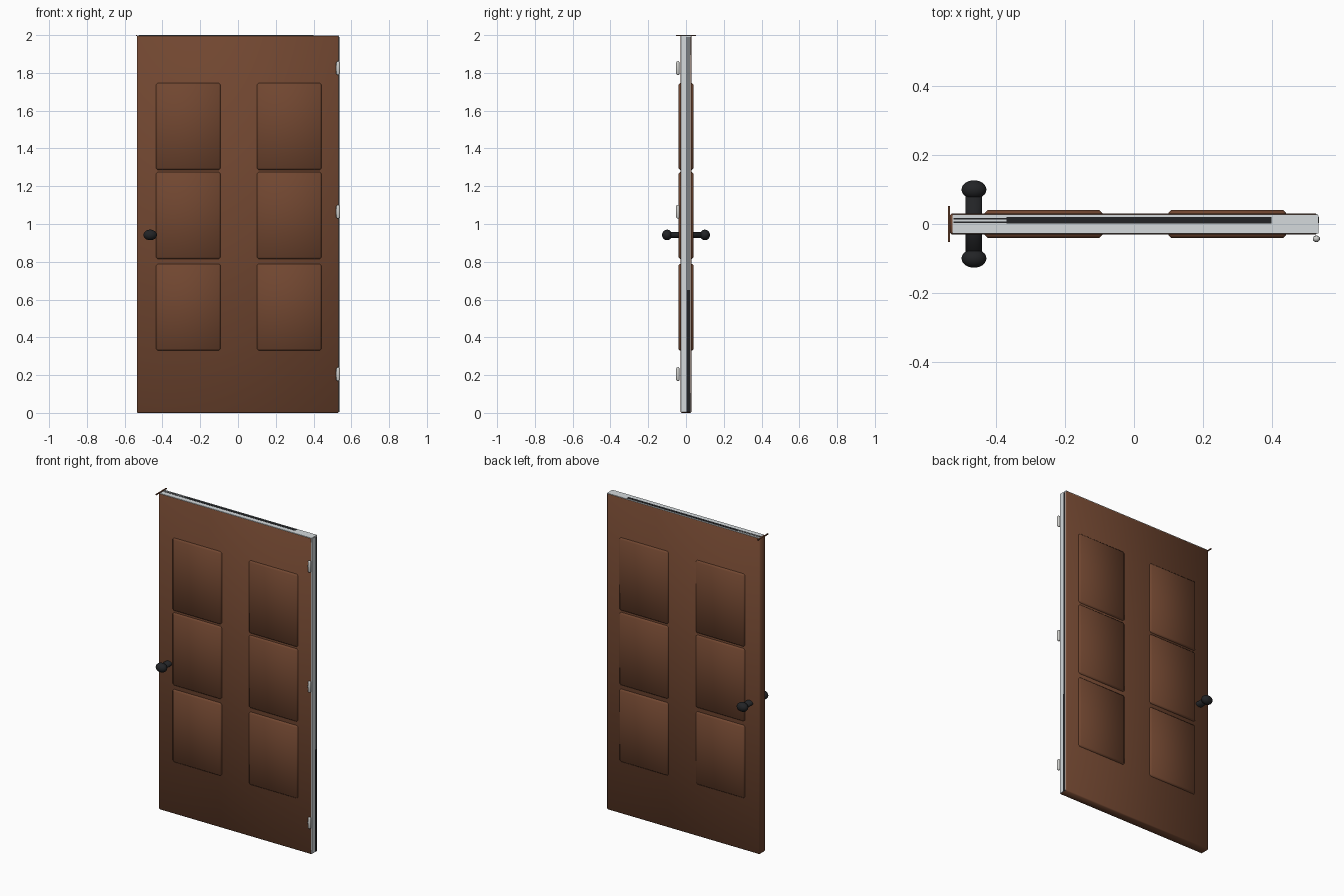
import bpy, bmesh
from math import radians
from mathutils import Matrix

if "Cube" in bpy.data.objects:
    bpy.data.objects.remove(bpy.data.objects["Cube"])


def mat(name, rgb):
    m = bpy.data.materials.new(name)
    m.diffuse_color = (*rgb, 1)
    m.use_nodes = True
    m.node_tree.nodes["Principled BSDF"].inputs["Base Color"].default_value = m.diffuse_color
    return m


BROWN = mat("brown_wood", (0.165, 0.062, 0.030))
BLACK = mat("black_metal", (0.016, 0.017, 0.019))
WHITE = mat("pale_edge", (0.66, 0.70, 0.72))
SILVER = mat("silver_metal", (0.62, 0.62, 0.60))


def finish(name, bm, material, smooth=False):
    me = bpy.data.meshes.new(name)
    bmesh.ops.recalc_face_normals(bm, faces=bm.faces)
    bm.to_mesh(me)
    bm.free()
    for p in me.polygons:
        p.use_smooth = smooth
    me.materials.append(material)
    ob = bpy.data.objects.new(name, me)
    bpy.context.collection.objects.link(ob)
    return ob


def box(name, lo, hi, material, bevel=0.0, smooth=False):
    bm = bmesh.new()
    bmesh.ops.create_cube(bm, size=1)
    for v in bm.verts:
        v.co = [lo[i] + (v.co[i] + 0.5) * (hi[i] - lo[i]) for i in range(3)]
    if bevel:
        bmesh.ops.bevel(bm, geom=bm.edges[:], offset=bevel, segments=1,
                        profile=0.5, affect='EDGES')
    return finish(name, bm, material, smooth)


def ellipsoid(name, centre, radii, material):
    bm = bmesh.new()
    m = Matrix.Translation(centre) @ Matrix.Diagonal((*radii, 1))
    bmesh.ops.create_uvsphere(bm, u_segments=32, v_segments=16, radius=1, matrix=m)
    return finish(name, bm, material, True)


# door slab
box("door_slab", (-0.536, -0.03, 0), (0.534, 0.03, 1.998), BROWN, 0.006, True)

# six raised panels on each face
for side, sy in (("front", -1), ("back", 1)):
    for col, (x0, x1) in enumerate(((-0.434, -0.092), (0.1, 0.442))):
        for row, z0 in enumerate((0.33, 0.815, 1.287)):
            ys = sorted((sy * 0.02, sy * 0.041))
            box(f"{side}_panel_{col}_{row}", (x0, ys[0], z0), (x1, ys[1], z0 + 0.459),
                BROWN, 0.009, True)

# pale edging on the hinge side and the top, with black strips
box("side_edge_plate", (0.53, -0.027, 0.004), (0.536, 0.024, 1.996), WHITE)
box("side_edge_strip_low", (0.53, 0.003, 0.004), (0.537, 0.020, 0.65), BLACK)
for i, y in enumerate((0.003, 0.014)):
    box(f"side_edge_line_{i}", (0.53, y, 0.65), (0.537, y + 0.005, 1.99), BLACK)
box("top_edge_plate", (-0.528, -0.027, 1.99), (0.534, 0.027, 1.999), WHITE)
box("top_edge_strip", (-0.37, 0.002, 1.99), (0.40, 0.020, 2.0), BLACK)
for i, y in enumerate((0.003, 0.013)):
    box(f"top_edge_line_{i}", (-0.525, y, 1.99), (-0.37, y + 0.004, 2.0), BLACK)

# small latch bar at the top free corner
box("latch_bar", (-0.54, -0.053, 1.994), (-0.534, 0.053, 2.0), BROWN)

# knobs and the oval shaft between them
bm = bmesh.new()
m = (Matrix.Translation((-0.465, 0, 0.942)) @ Matrix.Diagonal((0.024, 1, 0.016, 1))
     @ Matrix.Rotation(radians(90), 4, 'X'))
bmesh.ops.create_cone(bm, cap_ends=True, segments=24, radius1=1, radius2=1,
                      depth=0.18, matrix=m)
finish("knob_shaft", bm, BLACK, True)
for name, y in (("front_knob", -0.1), ("back_knob", 0.1)):
    ellipsoid(name, (-0.465, y, 0.942), (0.036, 0.027, 0.028), BLACK)

# hinge barrels: rounded cylinders
for i, z in enumerate((0.205, 1.065, 1.825)):
    bm = bmesh.new()
    bmesh.ops.create_uvsphere(bm, u_segments=16, v_segments=10, radius=1)
    for v in bm.verts:
        # stretch the sphere into a capsule
        shift = 0.026 if v.co.z > 0.01 else -0.026 if v.co.z < -0.01 else 0
        v.co = (0.53 + v.co.x * 0.0105, -0.043 + v.co.y * 0.0095,
                z + v.co.z * 0.011 + shift)
    finish(f"hinge_{i}", bm, SILVER, True)
